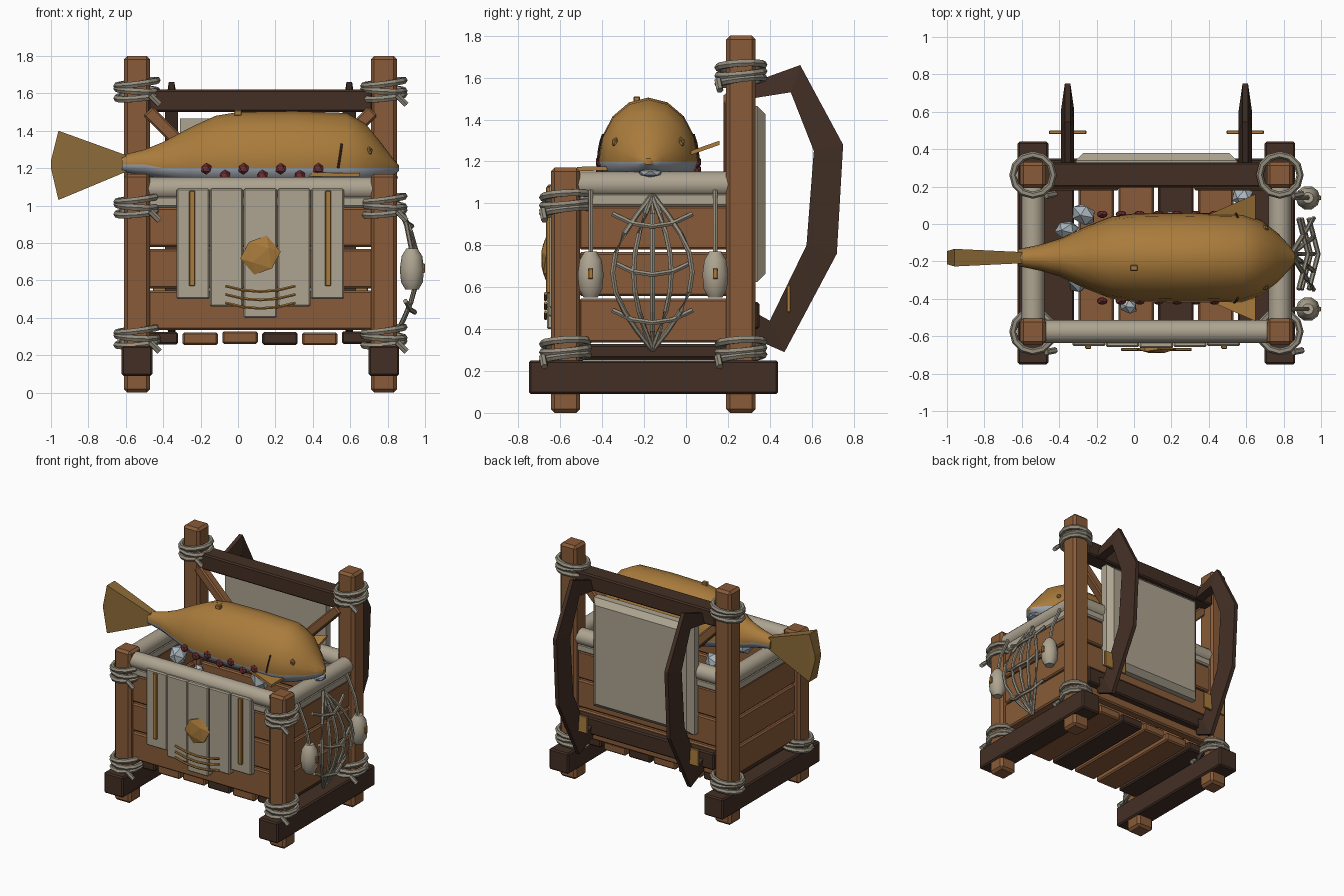
import bpy, bmesh, math, random
from mathutils import Vector, Matrix, Euler

if "Cube" in bpy.data.objects:
    bpy.data.objects.remove(bpy.data.objects["Cube"])

random.seed(4)
CX = 0.12                      # crate centre in x
PX = (-0.54, 0.78)             # post columns
FY, BY = -0.575, 0.262         # front and back post rows


def mat(name, r, g, b):
    m = bpy.data.materials.new(name)
    m.diffuse_color = (r, g, b, 1)
    m.use_nodes = True
    m.node_tree.nodes["Principled BSDF"].inputs["Base Color"].default_value = m.diffuse_color
    return m


WOOD = mat("wood", 0.25, 0.105, 0.04)
DARK = mat("dark_wood", 0.055, 0.028, 0.018)
CANVAS = mat("canvas", 0.42, 0.37, 0.28)
ROPE = mat("rope", 0.30, 0.27, 0.21)
GOLD = mat("ochre", 0.40, 0.20, 0.045)
FIN = mat("fin", 0.27, 0.15, 0.04)
RED = mat("red", 0.16, 0.03, 0.035)
ICE = mat("ice", 0.40, 0.46, 0.50)
BELLY = mat("belly", 0.33, 0.36, 0.40)


def finish(name, bm, *mats, smooth=False, bevel=0):
    bmesh.ops.recalc_face_normals(bm, faces=bm.faces)
    me = bpy.data.meshes.new(name)
    bm.to_mesh(me)
    bm.free()
    for m in mats:
        me.materials.append(m)
    ob = bpy.data.objects.new(name, me)
    bpy.context.collection.objects.link(ob)
    if bevel:
        b = ob.modifiers.new("bevel", 'BEVEL')
        b.width, b.segments = bevel, 1
    if smooth:
        bpy.context.view_layer.objects.active = ob
        ob.select_set(True)
        bpy.ops.object.shade_smooth_by_angle(angle=math.radians(40))
        ob.select_set(False)
    return ob


def box(name, x, y, z, m, bevel=0.01, rot=(0, 0, 0)):
    """Box from (min, max) pairs, turned about its own centre."""
    bm = bmesh.new()
    bmesh.ops.create_cube(bm, size=1)
    c = Vector([(a + b) / 2 for a, b in (x, y, z)])
    s = [b - a for a, b in (x, y, z)]
    bm.transform(Matrix.LocRotScale(c, Euler(rot), s))
    return finish(name, bm, m, bevel=bevel)


def ball(name, c, s, m, sub=1, rot=(0, 0, 0)):
    bm = bmesh.new()
    bmesh.ops.create_icosphere(bm, subdivisions=sub, radius=1)
    bm.transform(Matrix.LocRotScale(Vector(c), Euler(rot), Vector(s)))
    return finish(name, bm, m)


def loft(name, rings, *mats, pick=None, closed=False, smooth=False, bevel=0):
    """Skin a list of equal-sized rings; caps the ends unless closed."""
    bm = bmesh.new()
    vs = [[bm.verts.new(p) for p in r] for r in rings]
    n, k = len(rings), len(rings[0])
    for i in range(n if closed else n - 1):
        a, b = vs[i], vs[(i + 1) % n]
        for j in range(k):
            f = bm.faces.new((a[j], a[(j + 1) % k], b[(j + 1) % k], b[j]))
            f.material_index = pick(j) if pick else 0
    if not closed:
        bm.faces.new(vs[0])
        bm.faces.new(vs[-1])
    return finish(name, bm, *mats, smooth=smooth, bevel=bevel)


def tube(name, pts, r, m, sides=6, closed=False, smooth=False):
    """Round bar along a path; r may be a number or one radius per point."""
    pts = [Vector(p) for p in pts]
    n, rings = len(pts), []
    for i, p in enumerate(pts):
        a = pts[i - 1] if closed or i else p
        b = pts[(i + 1) % n] if closed or i < n - 1 else p
        d = (b - a).normalized()
        u = d.cross(Vector((0, 0, 1)) if abs(d.z) < 0.9 else Vector((0, 1, 0))).normalized()
        v = d.cross(u)
        rad = r[i] if isinstance(r, list) else r
        rings.append([p + rad * (u * math.cos(t) + v * math.sin(t))
                      for t in (math.tau * j / sides for j in range(sides))])
    return loft(name, rings, m, closed=closed, smooth=smooth)


def lashing(name, x, y, z):
    for dz, tx, ty in ((-0.035, 0.10, 0.13), (0.0, -0.06, 0.10), (0.035, 0.14, 0.06)):
        pts = [(x + 0.108 * math.cos(a), y + 0.108 * math.sin(a),
                z + dz + 0.108 * (tx * math.cos(a) + ty * math.sin(a)))
               for a in (math.tau * i / 12 for i in range(12))]
        tube(name, pts, 0.019, ROPE, closed=True)
    tube(name + "_end", [(x + 0.07, y - 0.11, z - 0.03), (x + 0.12, y - 0.10, z - 0.08)], 0.017, ROPE)


# Posts, skids and rope lashings
for px in PX:
    box("skid", (px - 0.082, px + 0.082), (-0.75, 0.44), (0.09, 0.25), DARK)
    for py, top in ((FY, 1.17), (BY, 1.8)):
        box("post", (px - 0.07, px + 0.07), (py - 0.07, py + 0.07), (0, top), WOOD, 0.018)
        lashing("lower_lashing", px, py, 0.3)
        lashing("upper_lashing", px, py, 1.0 if py < 0 else 1.62)

# Floor slats
for i, m in enumerate((DARK, WOOD, WOOD, DARK, WOOD, DARK)):
    c = -0.415 + 0.213 * i
    dz = random.uniform(-0.01, 0.01)
    box("floor_slat", (c - 0.095, c + 0.095), (-0.56, 0.25), (0.262 + dz, 0.33 + dz), m)

# Plank walls, with a canvas lining showing above them
for i in range(3):
    z = (0.335 + 0.222 * i, 0.545 + 0.222 * i)
    for y in (FY, BY):
        box("wall_plank", (-0.48, 0.72), (y - 0.035, y + 0.035), z, WOOD)
    for px in PX:
        box("side_plank", (px - 0.035, px + 0.035), (-0.51, 0.2), z, WOOD)
for px in PX:
    box("side_lining", (px - 0.045, px + 0.045), (-0.51, 0.2), (0.985, 1.05), CANVAS)
    tube("side_roll", [(px, -0.52, 1.09), (px, 0.2, 1.09)], 0.062, CANVAS, 12, smooth=True)
for y in (FY, BY):
    box("rim_lining", (-0.48, 0.72), (y - 0.045, y + 0.045), (0.99, 1.05), CANVAS)
    tube("rim_roll", [(-0.48, y, 1.09), (0.72, y, 1.09)], 0.062, CANVAS, 12, smooth=True)

# Back frame: rails, knee braces, padded panel
box("top_rail", (-0.48, 0.72), (0.195, 0.33), (1.5, 1.62), DARK)
box("lower_rail", (-0.48, 0.72), (0.25, 0.35), (0.4, 0.53), DARK)
for s in (-1, 1):
    c = CX + s * 0.41
    box("knee_brace", (c - 0.27, c + 0.27), (0.18, 0.25), (1.28, 1.35), WOOD, 0.01,
        (0, -s * math.radians(45), 0))
loft("back_pad", [[(CX + sx * w, y, 1.045 + sz * h) for sx, sz in ((-1, -1), (1, -1), (1, 1), (-1, 1))]
                  for y, w, h in ((0.285, 0.43, 0.42), (0.34, 0.43, 0.42), (0.38, 0.39, 0.38))], CANVAS)

# Curved carrying bows: wide on the inside, narrow on the outside
INNER = ((0.31, 1.50), (0.50, 1.53), (0.61, 1.25), (0.575, 0.80), (0.40, 0.44), (0.31, 0.49))
OUTER = ((0.31, 1.575), (0.545, 1.66), (0.75, 1.28), (0.72, 0.76), (0.47, 0.29), (0.31, 0.36))
for bx in (-0.355, 0.595):
    loft("carry_bow", [[(bx - 0.035, *a), (bx + 0.035, *a), (bx + 0.015, *b), (bx - 0.015, *b)]
                       for a, b in zip(INNER, OUTER)], DARK)
    box("bow_peg", (bx - 0.1, bx + 0.1), (0.48, 0.5), (0.48, 0.61), GOLD, 0.004)

# Layered front drape with bars, badge and stitched arcs
for i, low in enumerate((0.5, 0.46, 0.4, 0.46, 0.5)):
    x = -0.33 + 0.18 * i
    f = -0.652 - 0.006 * (2 - abs(i - 2))
    box("drape_strip", (x, x + 0.178), (f, -0.6), (low, 1.09), CANVAS, 0.008)
for x in (-0.245, 0.482):
    box("drape_bar", (x - 0.016, x + 0.016), (-0.667, -0.645), (0.57, 1.08), GOLD, 0.004)
ball("badge", (CX, -0.668, 0.735), (0.11, 0.025, 0.11), GOLD, 1, (0, 0.3, 0))
for z in (0.54, 0.495, 0.45):
    tube("drape_arc", [(CX + 0.187 * t, -0.67, z + 0.03 * t * t) for t in (-1, -0.5, 0, 0.5, 1)], 0.008, GOLD)

# Net on the right side
for w in (-0.19, -0.09, 0, 0.09, 0.19):
    tube("net_strand", [(0.84 + 0.12 * math.sin(math.pi * t), -0.16 + w * math.sin(math.pi * t), 1.04 - 0.74 * t)
                        for t in (i / 8 for i in range(9))], 0.013, ROPE)
for z, w, x in ((0.89, 0.19, 0.91), (0.66, 0.19, 0.965), (0.43, 0.19, 0.925)):
    tube("net_cross", [(x + 0.02 - 0.05 * abs(t), -0.16 + w * t, z + 0.06 * t * t)
                       for t in (-1, -0.5, 0, 0.5, 1)], 0.013, ROPE)

# Hanging floats
for y in (-0.455, 0.14):
    tube("float_cord", [(0.83, y, 1.06), (0.90, y, 0.9), (0.93, y, 0.75)], 0.013, ROPE)
    tube("float", [(0.93, y, z) for z in (0.55, 0.59, 0.66, 0.73, 0.77)],
         [0.035, 0.058, 0.065, 0.055, 0.03], CANVAS, 10, smooth=True)
    box("float_tag", (0.985, 1.0), (y - 0.012, y + 0.012), (0.64, 0.69), GOLD, 0.003)

# Fish: x, half width, top, bottom of each section
N = 16
BODY = ((-0.62, 0.045, 1.27, 1.18), (-0.5, 0.07, 1.30, 1.16), (-0.4, 0.10, 1.34, 1.14),
        (-0.25, 0.17, 1.42, 1.11), (-0.12, 0.22, 1.48, 1.09), (0, 0.236, 1.50, 1.08),
        (0.3, 0.24, 1.505, 1.08), (0.58, 0.236, 1.495, 1.08), (0.68, 0.20, 1.44, 1.10),
        (0.77, 0.13, 1.33, 1.13), (0.83, 0.065, 1.25, 1.16), (0.86, 0.025, 1.215, 1.185))
rings = []
for x, w, hi, lo in BODY:
    mid = 1.2 if x > -0.45 else 1.22
    ring = []
    for j in range(N):
        a = math.tau * j / N
        h = hi - mid if math.sin(a) > 0 else mid - lo
        ring.append((x, -0.18 + w * math.cos(a), mid + h * math.sin(a)))
    rings.append(ring)
loft("fish_body", rings, GOLD, BELLY, pick=lambda j: int(j >= N // 2), smooth=True)

# Tail fan, side fins, lip and back nub
loft("fish_tail", [[(x0, -0.18 - t, z) if k == 0 else (x0, -0.18 + t, z) for k, z in
                    ((0, lo), (1, lo), (1, hi), (0, hi))]
                   for x0, t, lo, hi in ((-0.6, 0.03, 1.18, 1.27), (-0.96, 0.047, 1.03, 1.4), (-1.0, 0.035, 1.2, 1.24))], FIN)
for s in (-1, 1):
    tri = ((0.33, 0.2), (0.65, 0.34), (0.65, 0.16))
    loft("side_fin", [[(x, -0.18 + s * y, 1.18 + 0.25 * y + (0.03 if s > 0 else -0.08) * y / 0.3 - dz)
                       for x, y in tri] for dz in (0, 0.02)], GOLD)
    # Eyes, gill line and red side spots
    ball("fish_eye", (0.70, -0.18 + s * 0.155, 1.29), (0.022, 0.022, 0.027), FIN)
    tube("gill_line", [(0.535 + 0.025 * math.sin(a * 2), -0.18 + s * 0.24 * math.cos(a), 1.2 + 0.3 * math.sin(a))
                       for a in (0, 0.15, 0.3, 0.45)], 0.006, DARK)
    for i in range(7):
        ball("side_spot", (-0.17 + 0.1 * i, -0.18 + s * 0.232, 1.16 if i % 2 else 1.197),
             (0.032, 0.022, 0.032), RED)
ball("fish_lip", (0.82, -0.17, 1.145), (0.04, 0.06, 0.022), BELLY)
box("back_nub", (-0.02, 0.02), (-0.25, -0.22), (1.48, 1.51), GOLD, 0.004)

# Ice chunks packed around the fish
for x, y, r in ((-0.27, 0.05, 0.07), (-0.36, -0.03, 0.06), (0.58, 0.15, 0.06), (-0.03, -0.44, 0.05),
                (-0.3, -0.3, 0.07), (0.2, 0.0, 0.08), (0.4, -0.3, 0.08)):
    ball("ice_chunk", (x, y, 1.07), (r, r * 0.8, r * 1.1), ICE, 1,
         [random.uniform(0, 3) for _ in range(3)])
